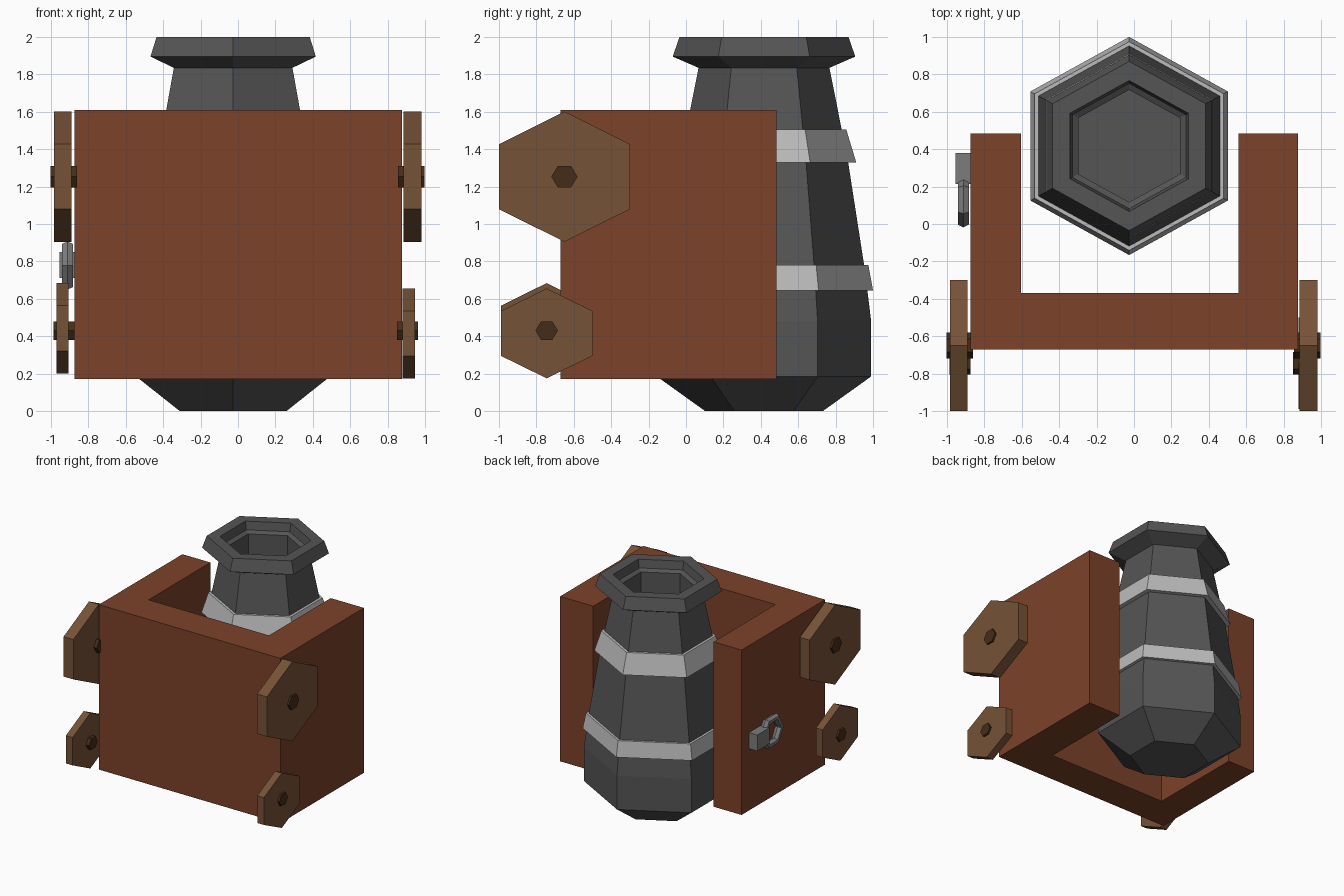
import bpy, bmesh
from math import sin, cos, pi

if "Cube" in bpy.data.objects:
    bpy.data.objects.remove(bpy.data.objects["Cube"])


def material(name, rgb):
    m = bpy.data.materials.new(name)
    m.diffuse_color = (*rgb, 1)
    m.use_nodes = True
    m.node_tree.nodes["Principled BSDF"].inputs["Base Color"].default_value = m.diffuse_color
    return m


IRON = material("iron", (0.09, 0.09, 0.09))
STEEL = material("steel", (0.5, 0.5, 0.5))
LINK = material("link_grey", (0.2, 0.2, 0.2))
WOOD = material("red_wood", (0.2, 0.055, 0.022))
WHEEL = material("wheel_wood", (0.18, 0.085, 0.038))
HUB = material("dark_wood", (0.06, 0.025, 0.01))


def finish(bm, name, mat):
    bmesh.ops.recalc_face_normals(bm, faces=bm.faces[:])
    me = bpy.data.meshes.new(name)
    bm.to_mesh(me)
    bm.free()
    ob = bpy.data.objects.new(name, me)
    me.materials.append(mat)
    bpy.context.collection.objects.link(ob)
    return ob


def loft(name, rings, mat, close=False):
    """Skin a list of point rings; cap the ends or join last to first."""
    bm = bmesh.new()
    vr = [[bm.verts.new(p) for p in r] for r in rings]
    n = len(vr[0])
    pairs = list(zip(vr, vr[1:])) + ([(vr[-1], vr[0])] if close else [])
    for a, b in pairs:
        for i in range(n):
            j = (i + 1) % n
            bm.faces.new((a[i], a[j], b[j], b[i]))
    if not close:
        bm.faces.new(vr[0])
        bm.faces.new(vr[-1])
    return finish(bm, name, mat)


def hex_z(r, z):
    # Barrel cross-section: corners front and back, slightly wide in x
    return [(-0.026 + 1.046 * r * sin(i * pi / 3), 0.417 + r * cos(i * pi / 3), z)
            for i in range(6)]


def barrel_part(name, profile, mat, close=False):
    return loft(name, [hex_z(r, z) for r, z in profile], mat, close)


def hex_x(name, x0, x1, y, z, ry, rz, turn, mat):
    # Hexagonal disc lying across the x axis
    ang = [turn + i * pi / 3 for i in range(6)]
    return loft(name, [[(x, y + ry * cos(a), z + rz * sin(a)) for a in ang]
                       for x in (x0, x1)], mat)


# Barrel, from breech up over the muzzle rim and down the stepped bore
barrel_part("barrel", [
    (0.315, 0), (0.573, 0.185), (0.573, 0.48), (0.54, 0.75), (0.45, 1.33),
    (0.35, 1.835), (0.488, 1.895), (0.452, 2.0), (0.35, 2.0), (0.335, 1.93),
    (0.30, 1.91), (0.30, 1.3)], IRON)

# Reinforcing bands
barrel_part("lower_band", [(0.50, 0.645), (0.583, 0.645), (0.558, 0.78), (0.50, 0.78)],
            STEEL, True)
barrel_part("upper_band", [(0.39, 1.33), (0.493, 1.33), (0.44, 1.505), (0.39, 1.505)],
            STEEL, True)

# U-shaped carriage
outline = [(-0.875, -0.67), (0.878, -0.67), (0.878, 0.483), (0.558, 0.483),
           (0.558, -0.37), (-0.605, -0.37), (-0.605, 0.483), (-0.875, 0.483)]
loft("carriage", [[(x, y, z) for x, y in outline] for z in (0.17, 1.61)], WOOD)

# Wheels and hubs: side, inner x, outer x, y, z, ry, rz, hub z, hub radius
for label, x0, x1, y, z, ry, rz, hz, hr in [
        ("upper_left", -0.89, -0.985, -0.65, 1.253, 0.404, 0.348, 1.253, 0.07),
        ("upper_right", 0.885, 0.98, -0.65, 1.253, 0.404, 0.348, 1.253, 0.07),
        ("lower_left", -0.905, -0.97, -0.745, 0.442, 0.283, 0.242, 0.43, 0.06),
        ("lower_right", 0.88, 0.945, -0.745, 0.415, 0.283, 0.24, 0.43, 0.06)]:
    s = 1 if x1 > 0 else -1
    hex_x("wheel_" + label, x0, x1, y, z, ry, rz, pi / 6, WHEEL)
    hex_x("hub_" + label, x0 - s * 0.03, x1 + s * 0.017, y, hz, hr, hr * 0.95, 0, HUB)

# Rope ring on the left side
rings = []
for i in range(6):
    a = i * pi / 3
    rings.append([(-0.912 + 0.034 * sin(b), 0.13 + (0.119 + 0.029 * cos(b)) * cos(a),
                   0.778 + (0.119 + 0.029 * cos(b)) * sin(a))
                  for b in [k * pi / 3 for k in range(6)]])
loft("rope_ring", rings, LINK, True)

# Bracket holding the ring
bracket = [(-0.87, 0.215), (-0.955, 0.215), (-0.955, 0.38), (-0.87, 0.38)]
loft("ring_bracket", [[(x, y, z) for x, y in bracket] for z in (0.71, 0.85)], LINK)
